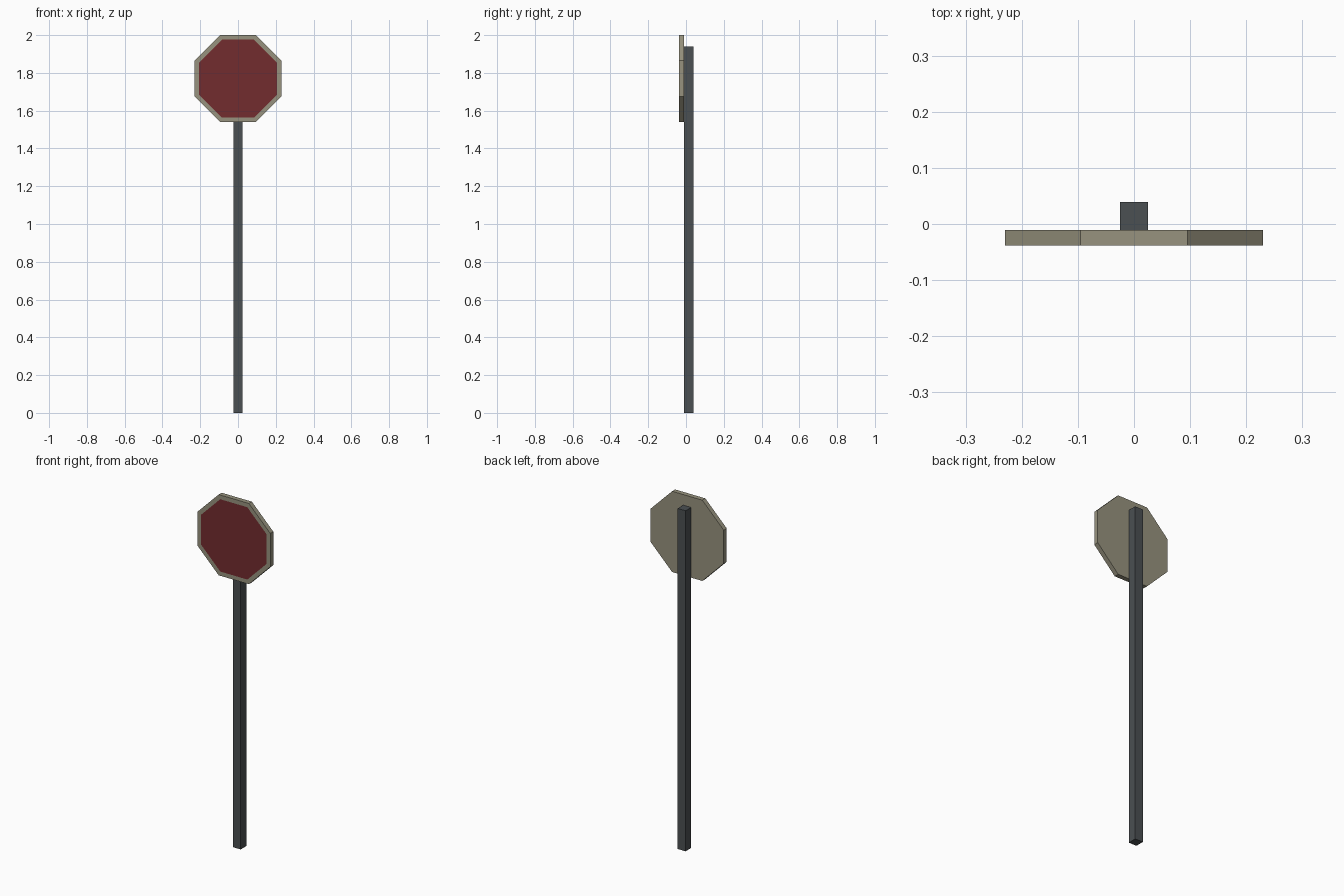
import bpy, bmesh, math
from mathutils import Matrix

if "Cube" in bpy.data.objects:
    bpy.data.objects.remove(bpy.data.objects["Cube"])


def make_material(name, color):
    m = bpy.data.materials.new(name)
    m.diffuse_color = (*color, 1)
    m.use_nodes = True
    m.node_tree.nodes["Principled BSDF"].inputs["Base Color"].default_value = m.diffuse_color
    return m


def finish(name, bm, materials):
    mesh = bpy.data.meshes.new(name)
    bm.to_mesh(mesh)
    bm.free()
    for m in materials:
        mesh.materials.append(m)
    obj = bpy.data.objects.new(name, mesh)
    bpy.context.collection.objects.link(obj)
    return obj


dark_metal = make_material("dark_metal", (0.07, 0.08, 0.085))
pale_metal = make_material("pale_metal", (0.31, 0.29, 0.21))
red_paint = make_material("red_paint", (0.17, 0.025, 0.028))

# Square post behind the plate
bm = bmesh.new()
bmesh.ops.create_cube(bm, size=1, matrix=Matrix.Translation((0, 0.014, 0.97))
                      @ Matrix.Diagonal((0.05, 0.05, 1.94, 1)))
finish("post", bm, [dark_metal])

# Octagonal plate with a flush red face inset from the rim
APOTHEM, RIM, THICK = 0.23, 0.024, 0.027
bm = bmesh.new()
place = (Matrix.Translation((0, -0.0245, 2 - APOTHEM))
         @ Matrix.Rotation(math.pi / 2, 4, 'X')
         @ Matrix.Rotation(math.pi / 8, 4, 'Z'))
radius = APOTHEM / math.cos(math.pi / 8)
bmesh.ops.create_cone(bm, cap_ends=True, segments=8, radius1=radius,
                      radius2=radius, depth=THICK, matrix=place)
bm.normal_update()
front = min(bm.faces, key=lambda f: f.normal.y)
bmesh.ops.inset_region(bm, faces=[front], thickness=RIM, use_even_offset=True)
front.material_index = 1
finish("sign_plate", bm, [pale_metal, red_paint])
